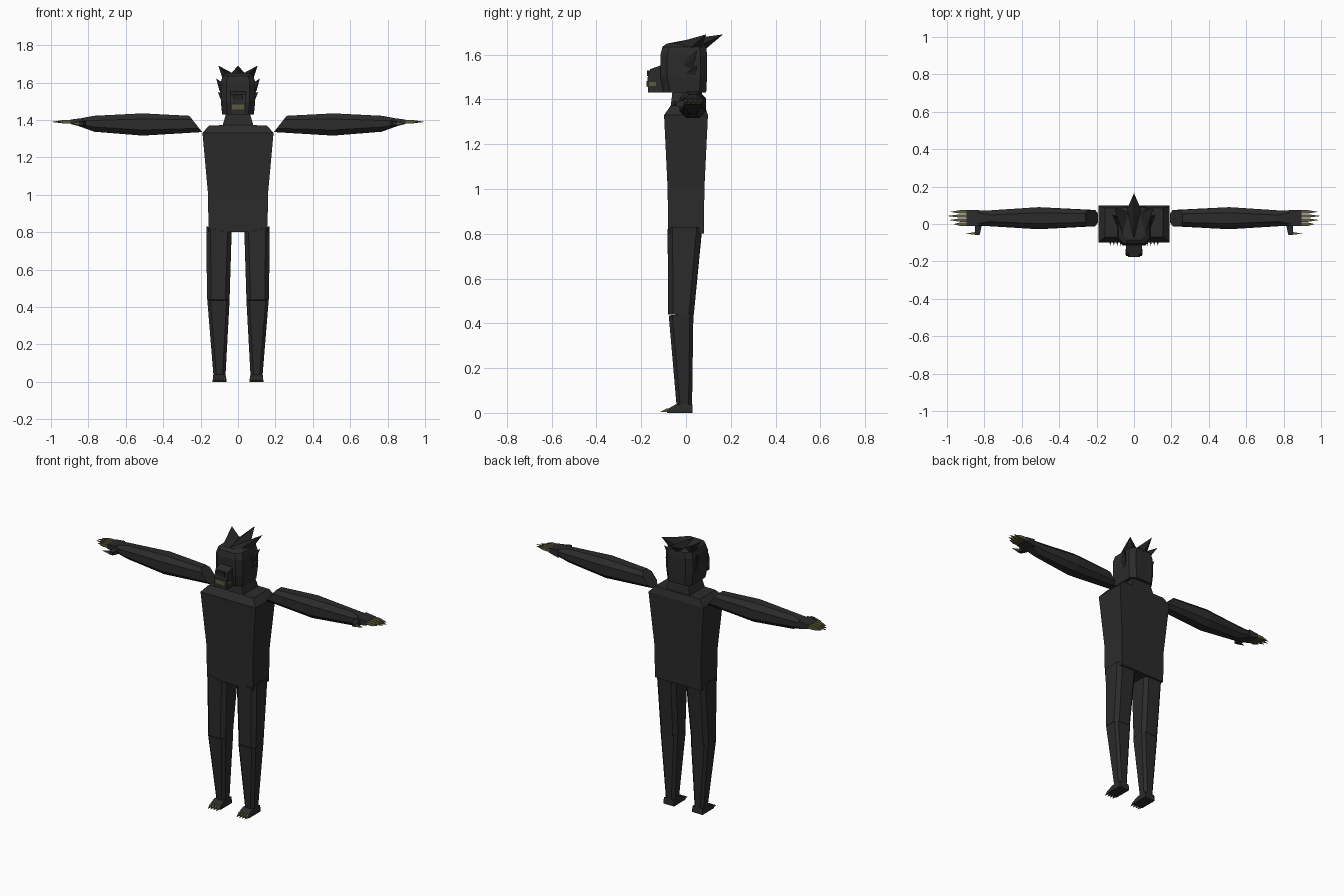
import bpy, bmesh
from mathutils import Vector


def material(name, rgb):
    m = bpy.data.materials.new(name)
    m.diffuse_color = (*rgb, 1)
    return m


FUR = material("dark fur", (0.024, 0.024, 0.024))
HAIR = material("darker hair", (0.018, 0.018, 0.018))
CLAW = material("dull yellow claw", (0.11, 0.10, 0.045))


def finish(name, bm, mat):
    bmesh.ops.recalc_face_normals(bm, faces=bm.faces[:])
    me = bpy.data.meshes.new(name)
    bm.to_mesh(me)
    bm.free()
    me.materials.append(mat)
    ob = bpy.data.objects.new(name, me)
    bpy.context.collection.objects.link(ob)
    return ob


def section(u0, u1, v0, v1, c):
    """Rectangle with chamfered corners, as (u, v) pairs."""
    if c == 0:
        return [(u0, v0), (u1, v0), (u1, v1), (u0, v1)]
    return [(u0 + c, v0), (u1 - c, v0), (u1, v0 + c), (u1, v1 - c),
            (u1 - c, v1), (u0 + c, v1), (u0, v1 - c), (u0, v0 + c)]


def loft(name, rings, mat):
    bm = bmesh.new()
    vs = [[bm.verts.new(p) for p in r] for r in rings]
    n = len(vs[0])
    for a, b in zip(vs, vs[1:]):
        for i in range(n):
            j = (i + 1) % n
            bm.faces.new((a[i], a[j], b[j], b[i]))
    bm.faces.new(vs[0])
    bm.faces.new(vs[-1])
    return finish(name, bm, mat)


def upright(name, rows, mat, c=0.0):
    """Loft of rows (z, x0, x1, y0, y1)."""
    return loft(name, [[(x, y, z) for x, y in section(x0, x1, y0, y1, c)]
                       for z, x0, x1, y0, y1 in rows], mat)


def hull(name, pts, mat):
    bm = bmesh.new()
    for p in pts:
        bm.verts.new(Vector(p))
    bmesh.ops.convex_hull(bm, input=bm.verts[:])
    bmesh.ops.dissolve_limit(bm, angle_limit=0.02, verts=bm.verts[:], edges=bm.edges[:])
    return finish(name, bm, mat)


def box_pts(x0, x1, y0, y1, z0, z1):
    return [(x, y, z) for x in (x0, x1) for y in (y0, y1) for z in (z0, z1)]


# Torso with sloped shoulders and neck
upright("torso", [(z, -w, w, y0, y1) for z, w, y0, y1 in (
    (0.80, 0.158, -0.08, 0.08), (1.00, 0.16, -0.082, 0.082),
    (1.33, 0.19, -0.098, 0.098), (1.37, 0.155, -0.07, 0.085),
    (1.372, 0.082, -0.068, 0.08), (1.44, 0.062, -0.06, 0.07))], FUR)

# Head
upright("head", [(z, -w, w, y0, y1) for z, w, y0, y1 in (
    (1.43, 0.085, -0.10, 0.09), (1.50, 0.092, -0.114, 0.094),
    (1.60, 0.092, -0.114, 0.094), (1.635, 0.083, -0.105, 0.09),
    (1.65, 0.065, -0.085, 0.075))], FUR, 0.03)

# Snout, nose and teeth
loft("snout", [[(x, y, z) for y, z in
     ((-0.09, 1.43), (-0.17, 1.43), (-0.172, 1.495), (-0.16, 1.535), (-0.09, 1.56))]
     for x in (-0.043, 0.043)], FUR)
hull("nose", box_pts(-0.028, 0.028, -0.174, -0.15, 1.505, 1.53), HAIR)
hull("front_teeth", box_pts(-0.032, 0.032, -0.176, -0.168, 1.457, 1.483), CLAW)
hull("side_teeth", box_pts(-0.046, 0.046, -0.165, -0.135, 1.46, 1.478), CLAW)

# Hair crest: centre spike pointing back
hull("hair_centre_spike", [(-0.045, 0.06, 1.64), (0.045, 0.06, 1.64), (0, -0.08, 1.65),
                           (0, 0.05, 1.675), (0, 0.088, 1.625), (0, 0.165, 1.69)], HAIR)

for s, side in ((-1, "right"), (1, "left")):
    def m(pts):
        return [(s * x, y, z) for x, y, z in pts]

    # Hair side spike, ear and cheek tuft
    hull(side + "_hair_spike", m([(0.03, 0.06, 1.65), (0.085, 0.02, 1.63), (0.05, -0.09, 1.64),
                                  (0.07, 0.07, 1.635), (0.105, 0.09, 1.69)]), HAIR)
    hull(side + "_ear", m([(0.085, -0.03, 1.55), (0.085, 0.03, 1.52), (0.085, 0.03, 1.60),
                           (0.10, 0.01, 1.56), (0.117, 0.05, 1.622)]), HAIR)
    hull(side + "_cheek_tuft", m([(0.085, -0.02, 1.50), (0.085, 0.04, 1.49), (0.085, 0.03, 1.54),
                                  (0.108, 0.05, 1.55)]), HAIR)

    # Arm, its inner end cut at a slant
    rings = []
    for x, y0, y1, z0, z1, c in (
            (0.26, -0.012, 0.075, 1.335, 1.422, 0.02), (0.51, -0.028, 0.09, 1.316, 1.435, 0.03),
            (0.77, -0.012, 0.073, 1.337, 1.422, 0.025), (0.845, -0.01, 0.072, 1.365, 1.408, 0.01)):
        ring = [(s * x, y, z) for y, z in section(y0, y1, z0, z1, c)]
        if x == 0.26:
            ring = [(s * (0.26 - 0.068 * (1.422 - z) / 0.087), y, z) for _, y, z in ring]
        rings.append(ring)
    loft(side + "_arm", rings, FUR)

    # Hand, thumb and claws
    hull(side + "_hand", m(box_pts(0.83, 0.831, -0.012, 0.074, 1.362, 1.41)
                           + box_pts(0.895, 0.896, -0.01, 0.074, 1.378, 1.402)), FUR)
    hull(side + "_thumb", m(box_pts(0.815, 0.85, -0.012, 0.0, 1.365, 1.395)
                            + box_pts(0.825, 0.85, -0.058, -0.042, 1.372, 1.39)), FUR)
    for i, (y, tip) in enumerate(((-0.001, 0.965), (0.021, 0.99), (0.043, 1.0), (0.065, 0.985))):
        hull(f"{side}_finger_claw_{i + 1}", m(box_pts(0.885, 0.93, y - 0.009, y + 0.009, 1.381, 1.4)
                                              + [(tip, y, 1.389)]), CLAW)
    hull(side + "_thumb_claw", m(box_pts(0.845, 0.85, -0.057, -0.043, 1.373, 1.389)
                                 + [(0.9, -0.052, 1.38)]), CLAW)

    # Thigh with slanted hip, lower leg with a notch at the knee
    thigh = [(0.44, 0.045, 0.166, -0.08, 0.035), (0.80, 0.034, 0.169, -0.082, 0.07)]
    loft(side + "_thigh", [[(s * x, y, z + (max(0, x - 0.1) * 0.45 if z > 0.5 else 0))
                            for x, y in section(x0, x1, y0, y1, 0.022)]
                           for z, x0, x1, y0, y1 in thigh], FUR)
    loft(side + "_lower_leg", [[(s * x, y, z - (0.01 if z > 0.4 and y < -0.05 else 0))
                                for x, y in section(x0, x1, y0, y1, 0.016)]
                               for z, x0, x1, y0, y1 in (
                                   (0.03, 0.067, 0.131, -0.042, 0.027),
                                   (0.445, 0.045, 0.164, -0.077, 0.033))], FUR)

    # Foot and toe claws
    hull(side + "_foot", m(box_pts(0.062, 0.135, -0.085, 0.03, 0.0, 0.012)
                           + box_pts(0.066, 0.132, -0.045, 0.028, 0.012, 0.038)
                           + box_pts(0.064, 0.133, -0.07, -0.06, 0.012, 0.025)), FUR)
    for i in range(4):
        x = 0.071 + i * 0.0185
        hull(f"{side}_toe_claw_{i + 1}", m(box_pts(x - 0.007, x + 0.007, -0.088, -0.07, 0.003, 0.019)
                                           + [(x, -0.117, 0.003)]), CLAW)
